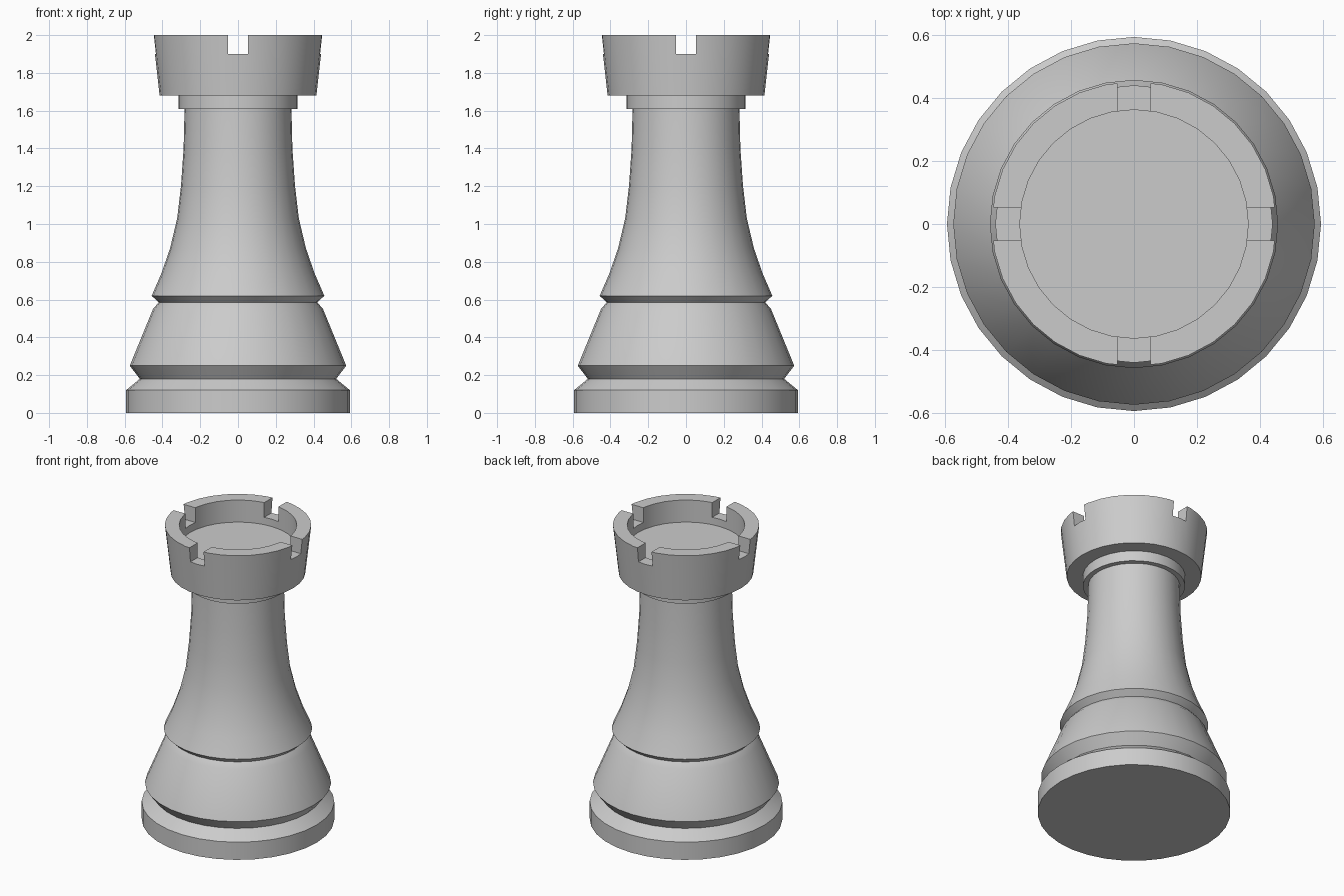
import bpy, bmesh, math
from mathutils import Matrix

if "Cube" in bpy.data.objects:
    bpy.data.objects.remove(bpy.data.objects["Cube"])

SIDES = 32

# Lathe profile (radius, height), from base centre up to the sunken turret floor
profile = [
    (0, 0), (0.593, 0), (0.593, 0.12), (0.52, 0.18),            # foot
    (0.573, 0.25), (0.45, 0.55), (0.42, 0.585),                 # skirt
    (0.457, 0.62), (0.405, 0.74), (0.36, 0.87), (0.322, 1.03),  # flared shaft
    (0.302, 1.2), (0.288, 1.4), (0.283, 1.61),
    (0.315, 1.61), (0.315, 1.68),                               # collar
    (0.415, 1.68), (0.451, 2.0), (0.362, 2.0),                  # turret wall
    (0.362, 1.85), (0, 1.85),                                   # turret floor
]


def new_object(name, bm):
    mesh = bpy.data.meshes.new(name)
    bm.to_mesh(mesh)
    bm.free()
    obj = bpy.data.objects.new(name, mesh)
    bpy.context.collection.objects.link(obj)
    return obj


def lathe(name, points):
    bm = bmesh.new()
    verts = [bm.verts.new((r, 0, z)) for r, z in points]
    edges = [bm.edges.new(pair) for pair in zip(verts, verts[1:])]
    bmesh.ops.spin(bm, geom=verts + edges, cent=(0, 0, 0), axis=(0, 0, 1),
                   angle=math.tau, steps=SIDES, use_duplicate=False)
    bmesh.ops.remove_doubles(bm, verts=bm.verts, dist=0.0005)
    bmesh.ops.recalc_face_normals(bm, faces=bm.faces)
    return new_object(name, bm)


# Whole turned tower
tower = lathe("chess_tower", profile)

# Four boxes that cut the battlement notches
bm = bmesh.new()
for i in range(4):
    bmesh.ops.create_cube(bm, size=1, matrix=Matrix.Rotation(i * math.pi / 2, 4, 'Z')
                          @ Matrix.Translation((0.41, 0, 2.0))
                          @ Matrix.Diagonal((0.3, 0.106, 0.2, 1)))
cutter = new_object("notch_cutter", bm)
cutter.hide_render = True

bpy.context.view_layer.objects.active = tower
tower.select_set(True)
cut = tower.modifiers.new("notches", 'BOOLEAN')
cut.operation = 'DIFFERENCE'
cut.solver = 'EXACT'
cut.object = cutter
bpy.ops.object.modifier_apply(modifier=cut.name)
bpy.data.objects.remove(cutter)

# Smooth turned surface with crisp rims
bpy.ops.object.shade_smooth_by_angle(angle=math.radians(40))
